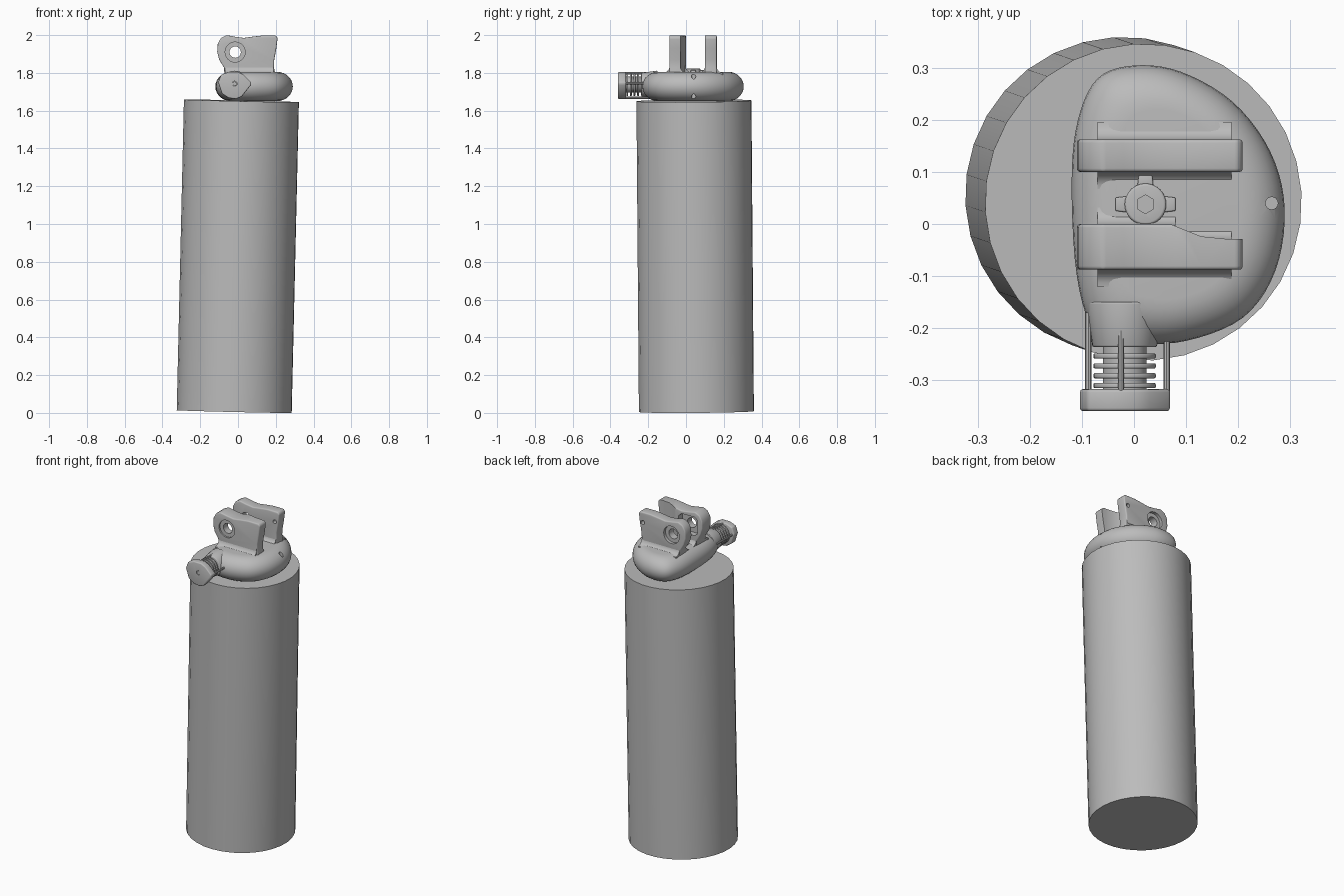
import bpy, bmesh, math
from mathutils import Vector, Matrix

if "Cube" in bpy.data.objects:
    bpy.data.objects.remove(bpy.data.objects["Cube"])

grey = bpy.data.materials.new("plain grey")
grey.use_nodes = True
GREY = (0.5, 0.5, 0.5, 1)
grey.diffuse_color = GREY
grey.node_tree.nodes["Principled BSDF"].inputs["Base Color"].default_value = GREY


def finish(name, bm, bevel=0.0, segments=3):
    """Turn a bmesh into a named, optionally bevelled object."""
    bmesh.ops.recalc_face_normals(bm, faces=bm.faces)
    if bevel:
        edges = [e for e in bm.edges if e.calc_face_angle(0) > math.radians(35)]
        bmesh.ops.bevel(bm, geom=edges, offset=bevel, segments=segments,
                        affect='EDGES', profile=0.5, clamp_overlap=True)
    mesh = bpy.data.meshes.new(name)
    bm.to_mesh(mesh)
    bm.free()
    mesh.materials.append(grey)
    obj = bpy.data.objects.new(name, mesh)
    bpy.context.collection.objects.link(obj)
    return obj


def prism(name, points, axis, lo, hi, bevel=0.0):
    """Extrude a 2D profile along x, y or z."""
    place = {'x': lambda p, d: (d, p[0], p[1]),
             'y': lambda p, d: (p[0], d, p[1]),
             'z': lambda p, d: (p[0], p[1], d)}[axis]
    bm = bmesh.new()
    face = bm.faces.new([bm.verts.new(place(p, lo)) for p in points])
    ext = bmesh.ops.extrude_face_region(bm, geom=[face])
    moved = [v for v in ext["geom"] if isinstance(v, bmesh.types.BMVert)]
    bmesh.ops.translate(bm, verts=moved, vec=place((0, 0), hi - lo))
    return finish(name, bm, bevel)


def rod(name, start, end, r1, r2=None, sides=32, bevel=0.0):
    """Cylinder or cone between two points."""
    a, b = Vector(start), Vector(end)
    turn = (b - a).to_track_quat('Z', 'Y').to_matrix().to_4x4()
    bm = bmesh.new()
    bmesh.ops.create_cone(bm, cap_ends=True, segments=sides, radius1=r1,
                          radius2=r1 if r2 is None else r2, depth=(b - a).length,
                          matrix=Matrix.Translation((a + b) / 2) @ turn)
    return finish(name, bm, bevel)


def cut(obj, *cutters):
    """Subtract the cutters and remove them."""
    for c in cutters:
        c.hide_render = True
        mod = obj.modifiers.new("cut", 'BOOLEAN')
        mod.operation, mod.object, mod.solver = 'DIFFERENCE', c, 'EXACT'
    bpy.context.view_layer.update()
    deps = bpy.context.evaluated_depsgraph_get()
    mesh = bpy.data.meshes.new_from_object(obj.evaluated_get(deps))
    obj.modifiers.clear()
    obj.data = mesh
    for c in cutters:
        bpy.data.objects.remove(c)


def spline(points, steps):
    """Closed smooth curve through the points."""
    out, n = [], len(points)
    for i in range(n):
        a, b, c, d = (Vector(points[(i + k) % n]) for k in (-1, 0, 1, 2))
        for s in range(steps):
            t = s / steps
            out.append(0.5 * (2 * b + (c - a) * t + (2 * a - 5 * b + 4 * c - d) * t * t
                              + (3 * b - a - 3 * c + d) * t ** 3))
    return out


# Main cylinder, leaning slightly
rod("main_cylinder", (-0.02, 0.055, 0.007), (0.018, 0.042, 1.652), 0.305, sides=32)

# Rounded D-shaped head
outline = spline([(-0.12, 0.08), (-0.108, 0.2), (-0.07, 0.28), (0, 0.305), (0.09, 0.293),
                  (0.19, 0.235), (0.262, 0.14), (0.29, 0.03), (0.272, -0.09), (0.21, -0.18),
                  (0.1, -0.225), (0, -0.228), (-0.075, -0.205), (-0.11, -0.1)], 5)
mid = Vector((0.085, 0.04))
bm = bmesh.new()
rings = []
STEPS = 14
for k in range(STEPS + 1):
    angle = math.pi * (k / STEPS - 0.5)
    inset = 0.085 * (1 - math.cos(angle))
    z = 1.728 + 0.078 * math.sin(angle)
    ring = []
    for p in outline:
        d = p - mid
        ring.append(bm.verts.new((mid.x + d.x * (1 - inset / 0.205),
                                  mid.y + d.y * (1 - inset / 0.268), z)))
    rings.append(ring)
for low, high in zip(rings, rings[1:]):
    for i in range(len(low)):
        j = (i + 1) % len(low)
        bm.faces.new((low[i], low[j], high[j], high[i]))
bm.faces.new(rings[0])
bm.faces.new(rings[-1])
head = finish("head", bm)
cut(head, rod("pin_cutter", (0.265, 0.04, 1.6), (0.265, 0.04, 1.9), 0.012, sides=16))

# Two upright lugs sharing one side profile
lug_side = [(-0.07, 1.78), (-0.075, 1.83), (-0.1, 1.87), (-0.11, 1.91), (-0.107, 1.955),
            (-0.09, 1.985), (-0.06, 2.0), (-0.02, 1.992), (0.03, 1.985), (0.08, 1.992),
            (0.13, 1.998), (0.2, 1.998), (0.21, 1.985), (0.203, 1.93), (0.192, 1.87),
            (0.19, 1.83), (0.2, 1.78)]
EYE_X, EYE_Z = -0.015, 1.91


def eye(y0, y1, radius):
    return rod("eye_cutter", (EYE_X, y0, EYE_Z), (EYE_X, y1, EYE_Z), radius)


front_lug = prism("front_lug", lug_side, 'y', -0.088, 0.0, 0.007)
thin_end = prism("thin_cutter", [(0.07, 0.02), (0.07, 0.0), (0.1, -0.012), (0.13, -0.024),
                                 (0.18, -0.029), (0.25, -0.029), (0.25, 0.02)], 'z', 1.7, 2.1)
pocket = prism("pocket_cutter", [(-0.08, 1.875), (-0.06, 1.855), (0.03, 1.855), (0.05, 1.875),
                                 (0.05, 1.95), (0.03, 1.968), (-0.06, 1.968), (-0.08, 1.95)],
               'y', -0.035, 0.02)
cut(front_lug, thin_end, pocket, eye(-0.2, 0.05, 0.03), eye(-0.2, -0.078, 0.053))

back_lug = prism("back_lug", lug_side, 'y', 0.1, 0.163, 0.007)
cut(back_lug, eye(0.05, 0.25, 0.03), eye(0.145, 0.25, 0.053),
    rod("pin_cutter", (0.18, 0.05, 1.935), (0.18, 0.25, 1.935), 0.012, sides=16))


# Curved flares where the lugs meet the head
def flare(name, y0, y1, x0, x1):
    pts = []
    for k in range(7):
        a = math.pi / 2 * k / 6
        pts.append((0.035 * (1 - math.sin(a)), 1.84 - 0.04 * math.cos(a)))
    left = [(y0 - dy, z) for dy, z in pts]
    right = [(y1 + dy, z) for dy, z in reversed(pts)]
    prism(name, left + right + [(y1 + 0.035, 1.78), (y0 - 0.035, 1.78)], 'x', x0, x1)


flare("front_lug_flare", -0.086, -0.031, -0.07, 0.188)
flare("front_lug_inner_flare", -0.08, -0.003, -0.07, 0.08)
flare("back_lug_flare", 0.102, 0.161, -0.07, 0.188)

# Centre plug with hex socket and three tabs
PX, PY = 0.022, 0.038
plug = rod("centre_plug", (PX, PY, 1.78), (PX, PY, 1.822), 0.04, bevel=0.005)
cut(plug, rod("hex_cutter", (PX, PY, 1.81), (PX, PY, 1.85), 0.018, sides=6))
for tab, (dx, dy) in {"left": (1, 0), "right": (-1, 0), "back": (0, 1)}.items():
    w, l = 0.016, 0.058
    pts = [(PX + dx * a - dy * b, PY + dy * a + dx * b)
           for a, b in ((0.03, -w), (l, -w * 0.8), (l, w * 0.8), (0.03, w))]
    prism("plug_tab_" + tab, pts, 'z', 1.78, 1.814, 0.003)

# Side valve: neck, grooved spindle, cage rails and end plate
VX, VZ = -0.018, 1.738
rod("valve_neck", (VX, -0.15, VZ), (VX, -0.237, VZ), 0.074, 0.062, bevel=0.004)
rod("valve_spindle", (VX, -0.23, VZ), (VX, -0.33, VZ), 0.042)
for i in range(4):
    y = -0.249 - 0.019 * i
    rod(f"valve_ring_{i + 1}", (VX, y, VZ), (VX, y - 0.01, VZ), 0.06, bevel=0.003)
plate = [(-0.105, 1.75), (-0.09, 1.79), (-0.05, 1.805), (0.0, 1.805), (0.03, 1.79),
         (0.07, 1.75), (0.068, 1.735), (0.02, 1.675), (-0.01, 1.662), (-0.05, 1.667),
         (-0.085, 1.69)]
end_plate = prism("valve_end_plate", plate, 'y', -0.36, -0.318, 0.006)
cut(end_plate, rod("socket_cutter", (VX, -0.4, VZ + 0.005), (VX, -0.345, VZ + 0.005), 0.014,
                   sides=6))
rod("valve_end_boss", (VX, -0.34, 1.743), (VX, -0.3595, 1.743), 0.012, sides=6)
for side, x, z in (("left", 0.063, 1.745), ("right", -0.088, 1.745),
                   ("top", -0.025, 1.798), ("bottom", -0.02, 1.669)):
    rod("valve_rail_" + side, (x, -0.17, z), (x, -0.33, z), 0.006, sides=8)

# Smooth shading with crisp edges
bpy.ops.object.select_all(action='DESELECT')
for obj in bpy.context.collection.objects:
    if obj.type == 'MESH' and grey.name in obj.data.materials:
        obj.select_set(True)
        bpy.context.view_layer.objects.active = obj
bpy.ops.object.shade_smooth_by_angle(angle=math.radians(35))
